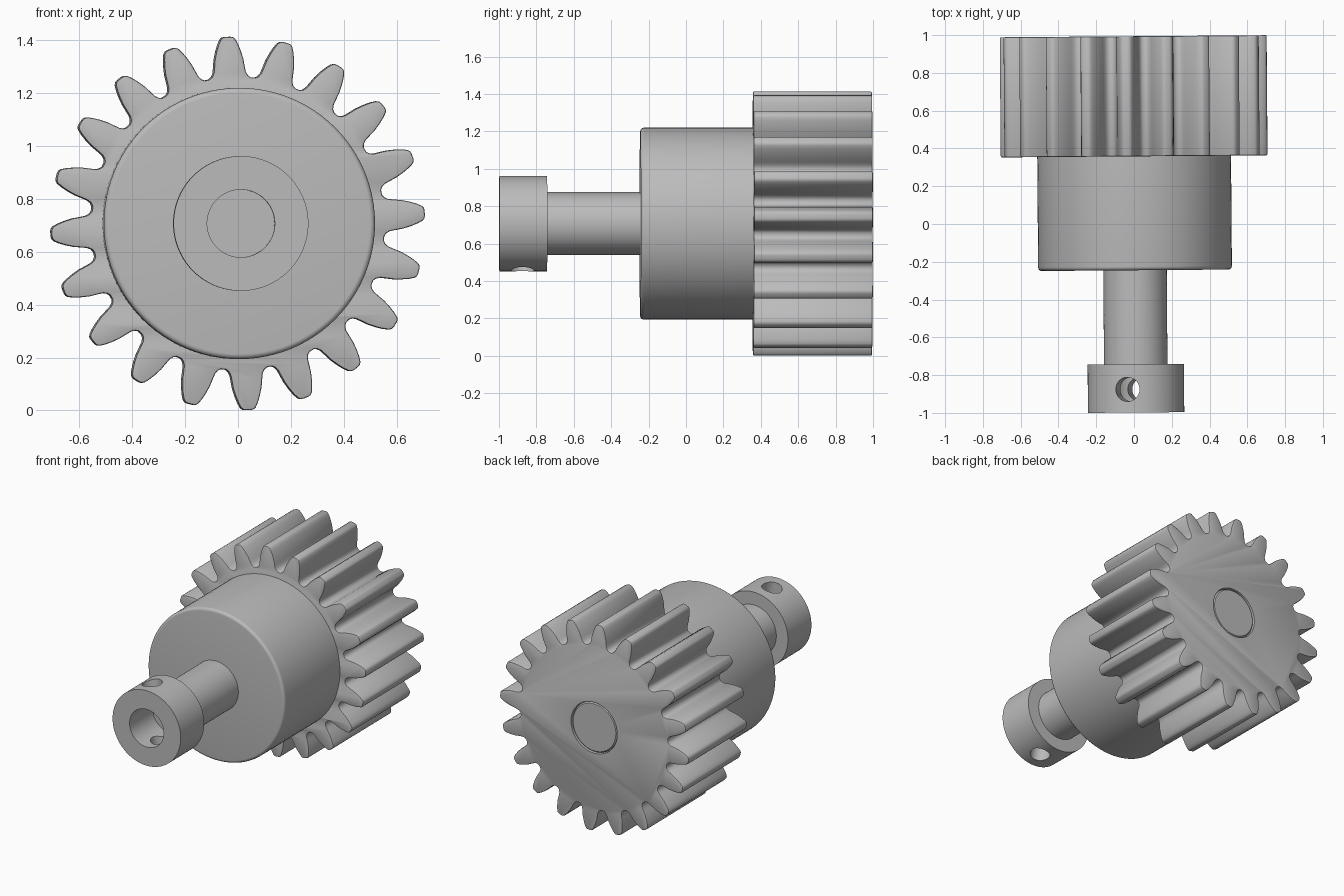
import bpy, bmesh
from math import sin, cos, radians, pi
from mathutils import Matrix

cube = bpy.data.objects.get("Cube")
if cube:
    bpy.data.objects.remove(cube, do_unlink=True)

steel = bpy.data.materials.new("grey steel")
steel.use_nodes = True
GREY = (0.5, 0.5, 0.5, 1)
steel.diffuse_color = GREY
steel.node_tree.nodes["Principled BSDF"].inputs["Base Color"].default_value = GREY


def finish(name, bm):
    bmesh.ops.recalc_face_normals(bm, faces=bm.faces[:])
    mesh = bpy.data.meshes.new(name)
    bm.to_mesh(mesh)
    bm.free()
    mesh.materials.append(steel)
    obj = bpy.data.objects.new(name, mesh)
    bpy.context.collection.objects.link(obj)
    return obj


def skin(name, rings, closed=False):
    """Bridge rings of points; cap the ends, or join last to first."""
    bm = bmesh.new()
    loops = [[bm.verts.new(p) for p in ring] for ring in rings]
    pairs = list(zip(loops, loops[1:]))
    if closed:
        pairs.append((loops[-1], loops[0]))
    else:
        bm.faces.new(loops[0])
        bm.faces.new(loops[-1])
    n = len(loops[0])
    for a, b in pairs:
        for i in range(n):
            j = (i + 1) % n
            bm.faces.new((a[i], a[j], b[j], b[i]))
    return finish(name, bm)


def lathe(name, profile, closed=False, steps=96):
    """Turn a (radius, y) profile around the y axis."""
    turn = [2 * pi * i / steps for i in range(steps)]
    return skin(name, [[(r * cos(t), y, r * sin(t)) for t in turn]
                       for r, y in profile], closed)


def apply(obj, kind, **settings):
    mod = obj.modifiers.new(kind.title(), kind)
    for key, value in settings.items():
        setattr(mod, key, value)
    bpy.context.view_layer.objects.active = obj
    bpy.ops.object.modifier_apply(modifier=mod.name)


def cut(obj, cutter):
    cutter.hide_render = True
    apply(obj, "BOOLEAN", operation="DIFFERENCE", solver="EXACT", object=cutter)
    bpy.data.objects.remove(cutter, do_unlink=True)


# Collar with bore and a slanted cross hole
collar = lathe("collar", [(0.128, -0.998), (0.255, -0.998),
                          (0.255, -0.743), (0.128, -0.743)], closed=True)
bm = bmesh.new()
bmesh.ops.create_cone(bm, cap_ends=True, segments=48, radius1=0.064,
                      radius2=0.064, depth=0.8,
                      matrix=Matrix.Translation((0, -0.875, 0))
                      @ Matrix.Rotation(radians(-10.2), 4, "Y"))
cut(collar, finish("hole_cutter", bm))

# Shaft running through to the back of the gear
shaft = lathe("shaft", [(0.168, -0.745), (0.168, 0.982), (0.16, 0.99)])

# Round hub with softened front rim
R, FRONT, FILLET = 0.513, -0.245, 0.02
rim = [(R - FILLET + FILLET * sin(a), FRONT + FILLET - FILLET * cos(a))
       for a in [pi / 2 * i / 5 for i in range(6)]]
hub = lathe("hub", rim + [(R, 0.37)])

# Gear: half a tooth as (radius, half width), mirrored and repeated
TEETH = 20
half = [(0.555, 0.078), (0.562, 0.068), (0.575, 0.061), (0.595, 0.058),
        (0.625, 0.054), (0.655, 0.046), (0.68, 0.037), (0.698, 0.028),
        (0.705, 0.02), (0.707, 0.01)]
tooth = [(r, -w / r) for r, w in half] + [(r, w / r) for r, w in reversed(half)]
outline = []
for i in range(TEETH):
    centre = radians(93.2) + 2 * pi * i / TEETH
    outline += [(r * cos(centre + a), r * sin(centre + a)) for r, a in tooth]
gear = skin("gear", [[(x, y, z) for x, z in outline] for y in (0.358, 0.994)])
apply(gear, "BEVEL", width=0.007, segments=2, limit_method="ANGLE",
      angle_limit=radians(60))
cut(gear, lathe("recess_cutter", [(0.173, 0.95), (0.173, 1.1)]))

# Place the assembly with its slight yaw and shade it
for obj in (collar, shaft, hub, gear):
    obj.location = (0.0035, 0, 0.707)
    obj.rotation_euler.z = 0.0078
    bpy.ops.object.select_all(action="DESELECT")
    obj.select_set(True)
    bpy.context.view_layer.objects.active = obj
    bpy.ops.object.shade_smooth_by_angle(angle=radians(35))
